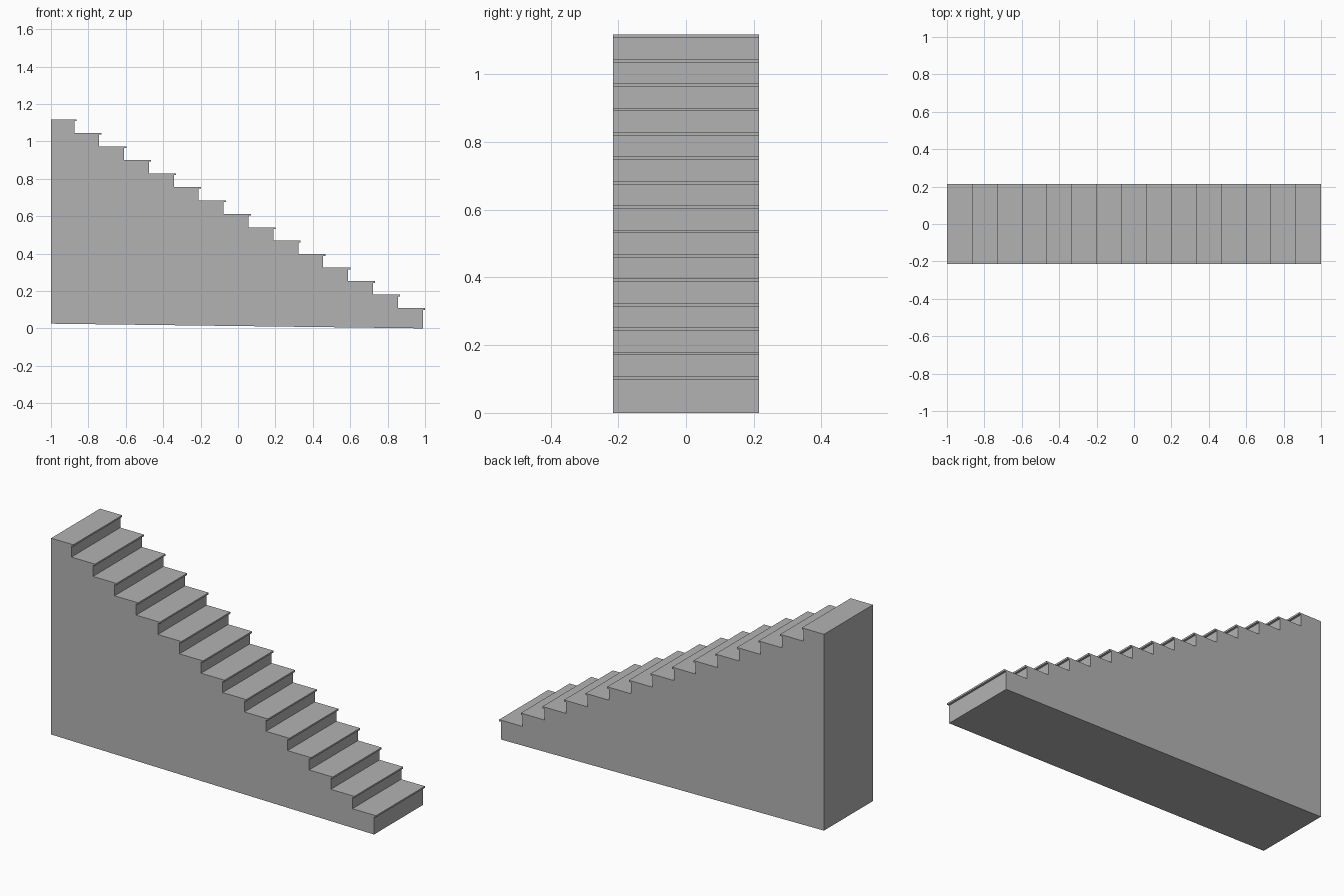
import bpy
import bmesh

cube = bpy.data.objects.get("Cube")
if cube:
    bpy.data.objects.remove(cube, do_unlink=True)

# Staircase dimensions
STEPS = 15
RUN, RISE = 0.1331, 0.0721
FIRST_TOP = 0.108
NOSE_DEPTH, NOSE_HEIGHT = 0.012, 0.0095
HALF_WIDTH = 0.215
BACK_BASE = 0.025

stone = bpy.data.materials.new("plain_grey")
stone.use_nodes = True
grey = (0.45, 0.45, 0.45, 1)
stone.diffuse_color = grey
stone.node_tree.nodes["Principled BSDF"].inputs["Base Color"].default_value = grey

# Side profile: slightly sloped base, then riser and overhanging nose per step
profile = [(-1, BACK_BASE), (1 - NOSE_DEPTH, 0)]
for i in range(STEPS):
    nose = 1 - i * RUN
    riser = nose - NOSE_DEPTH
    top = FIRST_TOP + i * RISE
    if i:
        profile.append((riser, top - RISE))
    profile += [(riser, top - NOSE_HEIGHT), (nose, top - NOSE_HEIGHT), (nose, top)]
profile.append((-1, top))

# Extrude the profile across the width of the stair
bm = bmesh.new()
side = bm.faces.new([bm.verts.new((x, -HALF_WIDTH, z)) for x, z in profile])
result = bmesh.ops.extrude_face_region(bm, geom=[side])
moved = [v for v in result["geom"] if isinstance(v, bmesh.types.BMVert)]
bmesh.ops.translate(bm, verts=moved, vec=(0, 2 * HALF_WIDTH, 0))
bmesh.ops.recalc_face_normals(bm, faces=bm.faces)

mesh = bpy.data.meshes.new("staircase")
bm.to_mesh(mesh)
bm.free()
mesh.materials.append(stone)
stairs = bpy.data.objects.new("staircase", mesh)
bpy.context.collection.objects.link(stairs)
